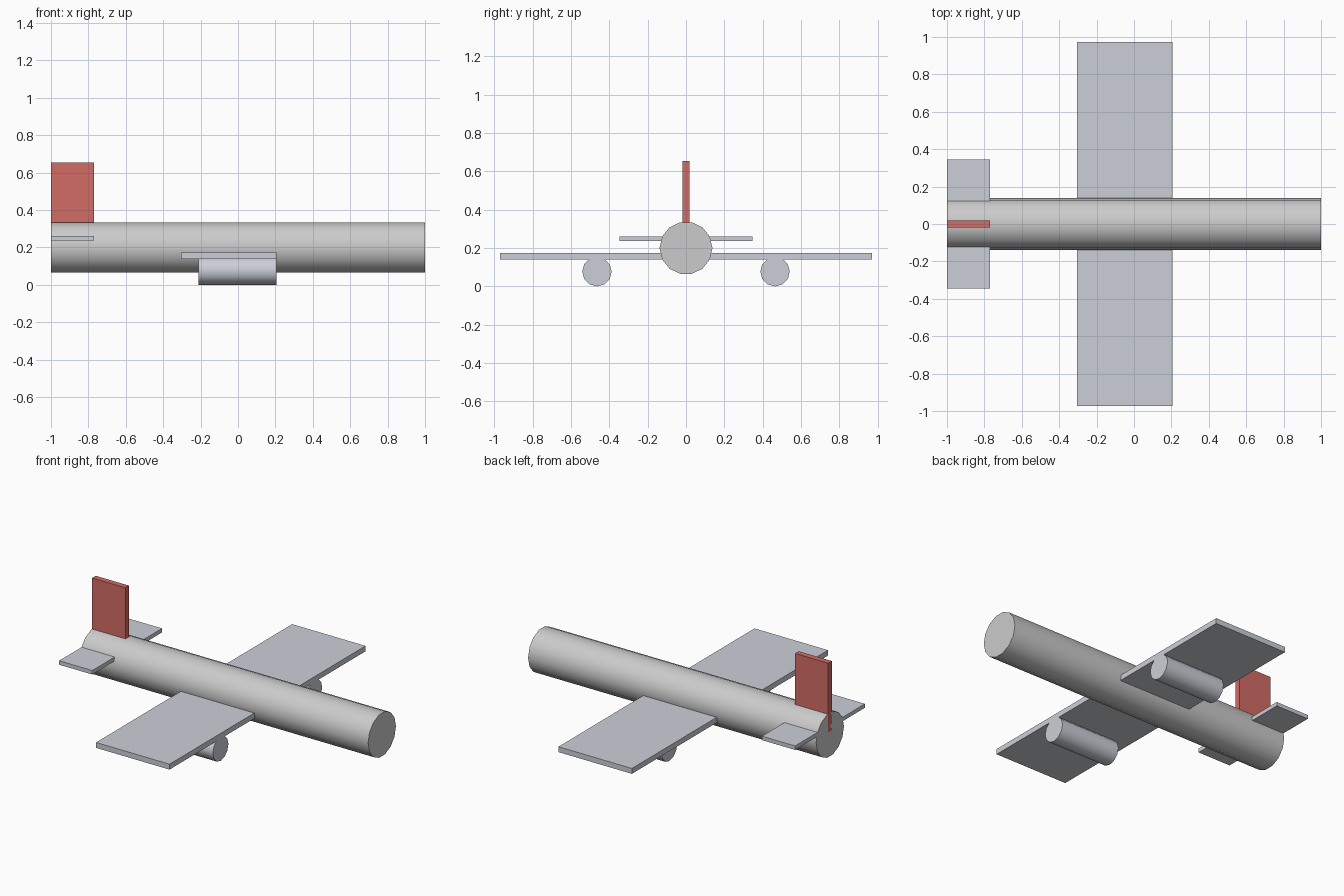
import bpy
from math import radians

if "Cube" in bpy.data.objects:
    bpy.data.objects.remove(bpy.data.objects["Cube"])


def paint(obj, name, rgb):
    mat = bpy.data.materials.get(name) or bpy.data.materials.new(name)
    mat.diffuse_color = (*rgb, 1)
    mat.use_nodes = True
    mat.node_tree.nodes["Principled BSDF"].inputs["Base Color"].default_value = mat.diffuse_color
    obj.data.materials.append(mat)


def box(name, lo, hi, rgb):
    centre = [(a + b) / 2 for a, b in zip(lo, hi)]
    bpy.ops.mesh.primitive_cube_add(size=1, location=centre)
    obj = bpy.context.object
    obj.name = name
    obj.scale = [b - a for a, b in zip(lo, hi)]
    bpy.ops.object.transform_apply(location=False, rotation=False, scale=True)
    paint(obj, name + "_colour", rgb)
    return obj


def tube(name, x0, x1, y, z, radius, sides, rgb):
    bpy.ops.mesh.primitive_cylinder_add(
        vertices=sides, radius=radius, depth=x1 - x0,
        location=((x0 + x1) / 2, y, z), rotation=(0, radians(90), 0))
    obj = bpy.context.object
    obj.name = name
    bpy.ops.object.transform_apply(location=False, rotation=True, scale=False)
    bpy.ops.object.shade_smooth_by_angle(angle=radians(40))
    paint(obj, name + "_colour", rgb)
    return obj


WHITE = (0.85, 0.85, 0.86)
STEEL = (0.6, 0.63, 0.68)
RED = (0.65, 0.15, 0.13)

# Body
tube("fuselage", -1, 1, 0, 0.2, 0.138, 14, WHITE)

# Lifting surfaces, each passing through the body
box("main_wing", (-0.305, -0.972, 0.139), (0.205, 0.972, 0.173), STEEL)
box("tailplane", (-1, -0.346, 0.236), (-0.77, 0.346, 0.261), STEEL)
box("tail_fin", (-1, -0.018, 0.22), (-0.77, 0.018, 0.655), RED)

# Engines hung under the wing
for side, y in (("left", 0.465), ("right", -0.465)):
    tube(side + "_engine", -0.21, 0.205, y, 0.077, 0.077, 12, STEEL)
